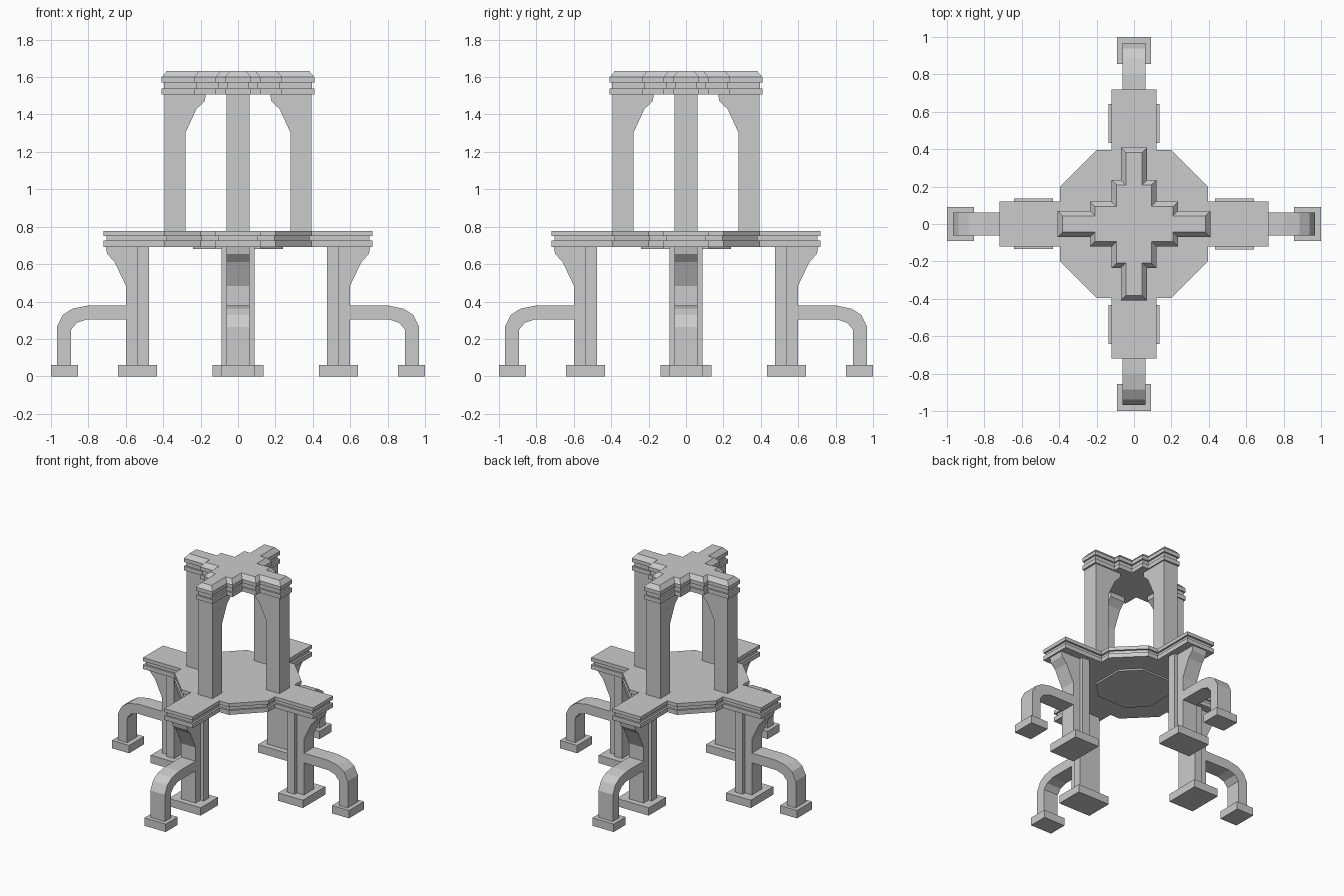
import bpy, bmesh
from math import pi
from mathutils import Matrix, Vector

if "Cube" in bpy.data.objects:
    bpy.data.objects.remove(bpy.data.objects["Cube"])


def finish(name, bm, turn=0):
    bmesh.ops.recalc_face_normals(bm, faces=bm.faces[:])
    bm.transform(Matrix.Rotation(turn * pi / 2, 4, 'Z'))
    me = bpy.data.meshes.new(name)
    bm.to_mesh(me)
    bm.free()
    ob = bpy.data.objects.new(name, me)
    bpy.context.collection.objects.link(ob)


def inset(pts, d):
    """Move every side of a counter-clockwise outline inward by d."""
    out = []
    for i, p in enumerate(pts):
        p, a, b = Vector(p), Vector(pts[i - 1]), Vector(pts[(i + 1) % len(pts)])
        u, v = (p - a).normalized(), (b - p).normalized()
        n, m = Vector((-u.y, u.x)), Vector((-v.y, v.x))
        out.append(p + (n + m) * d / (1 + n.dot(m)))
    return out


def stack(name, outline, levels):
    """Solid through (z, inset) levels of one outline."""
    bm = bmesh.new()
    rings = [[bm.verts.new((p.x, p.y, z)) for p in inset(outline, d)] for z, d in levels]
    n = len(outline)
    for lo, hi in zip(rings, rings[1:]):
        for i in range(n):
            j = (i + 1) % n
            bm.faces.new((lo[i], lo[j], hi[j], hi[i]))
    bm.faces.new(rings[0][::-1])
    bm.faces.new(rings[-1])
    finish(name, bm)


def slab(name, profile, half, turn):
    """Side profile in x, z extruded to y = -half..half."""
    bm = bmesh.new()
    face = bm.faces.new([bm.verts.new((x, -half, z)) for x, z in profile])
    ext = bmesh.ops.extrude_face_region(bm, geom=[face])['geom']
    verts = [g for g in ext if isinstance(g, bmesh.types.BMVert)]
    bmesh.ops.translate(bm, verts=verts, vec=(0, 2 * half, 0))
    finish(name, bm, turn)


def rect(x0, x1, z0, z1):
    return [(x0, z0), (x1, z0), (x1, z1), (x0, z1)]


def four_way(quarter):
    """Repeat a quarter outline around the centre."""
    return [Matrix.Rotation(k * pi / 2, 2) @ Vector(p) for k in range(4) for p in quarter]


# Platform: octagon with four arms and a grooved edge
platform = four_way([(.396, -.12), (.718, -.12), (.718, .12), (.396, .12),
                     (.396, .2), (.2, .396)])
# drop the duplicated corner direction: each quarter runs arm, then chamfer
platform = four_way([(.718, -.12), (.718, .12), (.396, .12), (.396, .2),
                     (.2, .396), (.12, .396)])
stack("platform", platform,
      [(.692, 0), (.725, 0), (.725, .014), (.751, .014), (.751, 0), (.778, 0)])

# Shallow octagonal plate under the platform
stack("underside_plate", four_way([(.24, -.12), (.24, .12)]), [(.68, 0), (.70, 0)])

# Crown: stepped cross with grooved edge and bevelled top
crown = four_way([(.408, -.07), (.408, .07), (.235, .07), (.235, .12),
                  (.12, .12), (.12, .235), (.07, .235)])
stack("crown", crown,
      [(1.508, 0), (1.54, 0), (1.54, .012), (1.572, .012), (1.572, 0),
       (1.60, 0), (1.632, .027)])

for k in range(4):
    # Lower pillar with foot and outward bracket
    slab("pillar_foot", rect(.433, .642, 0, .06), .135, k)
    slab("pillar_back", rect(.477, .54, .06, .692), .088, k)
    slab("pillar_front", [(.54, .06), (.599, .06), (.599, .484), (.66, .612),
                          (.70, .655), (.707, .692), (.54, .692)], .061, k)
    # Curved side strut with its own foot
    slab("strut_foot", rect(.856, 1, 0, .06), .09, k)
    slab("strut", [(.599, .305), (.805, .305), (.862, .286), (.893, .249), (.893, .06),
                   (.969, .06), (.969, .265), (.937, .328), (.885, .362),
                   (.80, .379), (.599, .379)], .061, k)
    # Upper column with inward bracket
    slab("upper_column", [(.281, .778), (.394, .778), (.394, 1.508), (.174, 1.508),
                          (.176, 1.473), (.222, 1.43), (.281, 1.302)], .061, k)
